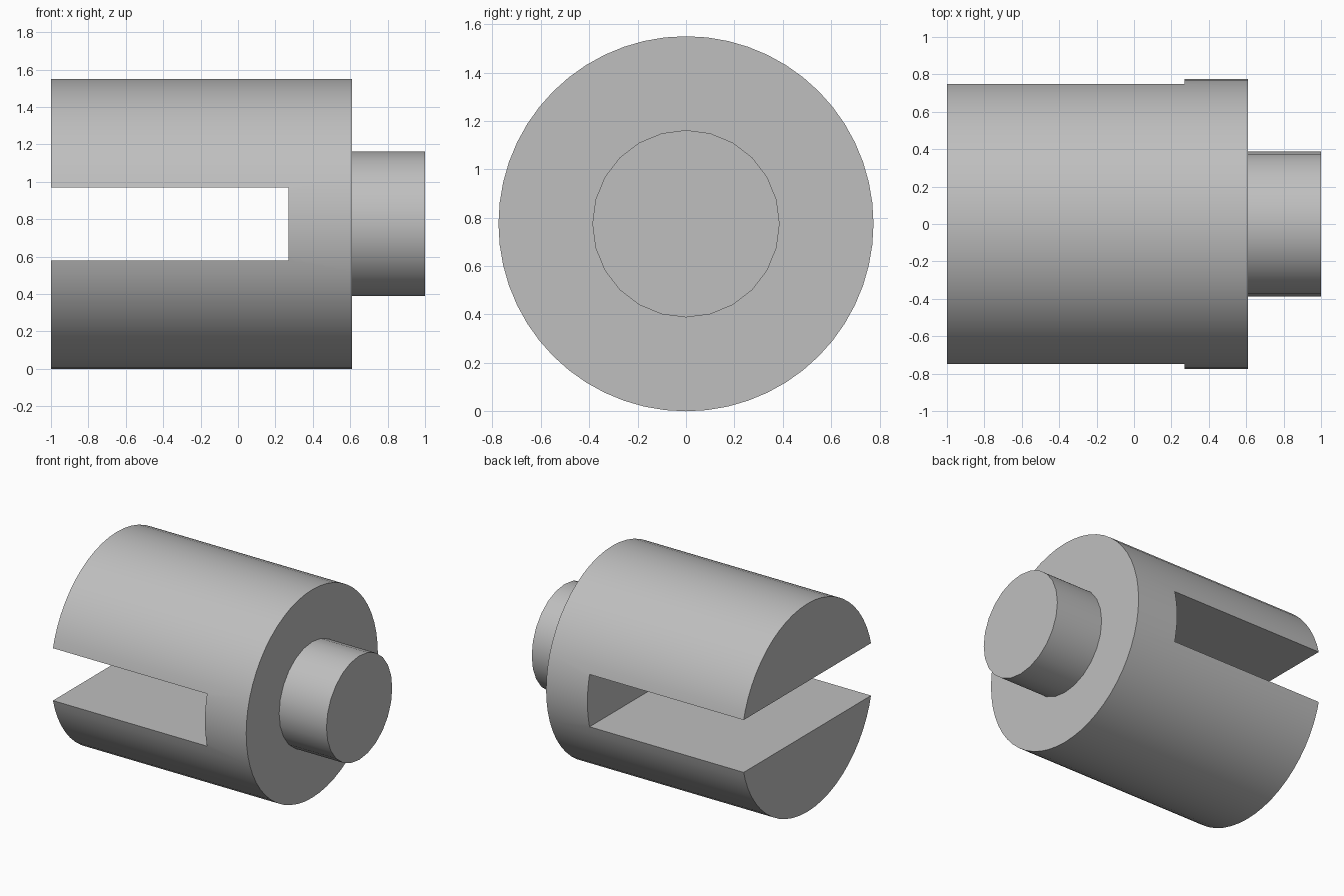
import bpy
import math

cube = bpy.data.objects.get("Cube")
if cube:
    bpy.data.objects.remove(cube, do_unlink=True)

RADIUS = 0.775
STUB_RADIUS = 0.387
SHOULDER_X = 0.61

# Plain grey finish
grey = bpy.data.materials.new("plain grey")
grey.use_nodes = True
colour = (0.52, 0.52, 0.52, 1)
grey.diffuse_color = colour
bsdf = next(n for n in grey.node_tree.nodes if n.type == "BSDF_PRINCIPLED")
bsdf.inputs["Base Color"].default_value = colour


def rod(name, radius, x0, x1, sides):
    """Cylinder lying along x, level with the body axis."""
    bpy.ops.mesh.primitive_cylinder_add(
        vertices=sides, radius=radius, depth=x1 - x0,
        location=((x0 + x1) / 2, 0, RADIUS), rotation=(0, math.pi / 2, 0))
    obj = bpy.context.object
    obj.name = name
    obj.data.materials.append(grey)
    bpy.ops.object.transform_apply(location=True, rotation=True, scale=True)
    return obj


def smooth(obj):
    bpy.ops.object.select_all(action="DESELECT")
    obj.select_set(True)
    bpy.context.view_layer.objects.active = obj
    bpy.ops.object.shade_smooth_by_angle(angle=math.radians(30))


# Main barrel
body = rod("slotted_body", RADIUS, -1, SHOULDER_X, 56)

# Slot cut from the open end, right across the barrel
slot_end, slot_low, slot_high = 0.27, 0.58, 0.97
bpy.ops.mesh.primitive_cube_add(
    size=1, location=((slot_end - 1.5) / 2, 0, (slot_low + slot_high) / 2))
cutter = bpy.context.object
cutter.name = "slot_cutter"
cutter.hide_render = True
cutter.scale = (slot_end + 1.5, 2, slot_high - slot_low)
cutter.data.materials.append(grey)
bpy.ops.object.transform_apply(location=True, rotation=True, scale=True)

cut = body.modifiers.new("slot", "BOOLEAN")
cut.operation = "DIFFERENCE"
cut.solver = "EXACT"
cut.object = cutter
bpy.context.view_layer.objects.active = body
bpy.ops.object.modifier_apply(modifier=cut.name)
bpy.data.objects.remove(cutter, do_unlink=True)
smooth(body)

# Short shaft, seated inside the solid end of the barrel
shaft = rod("end_shaft", STUB_RADIUS, SHOULDER_X - 0.1, 1, 24)
smooth(shaft)
